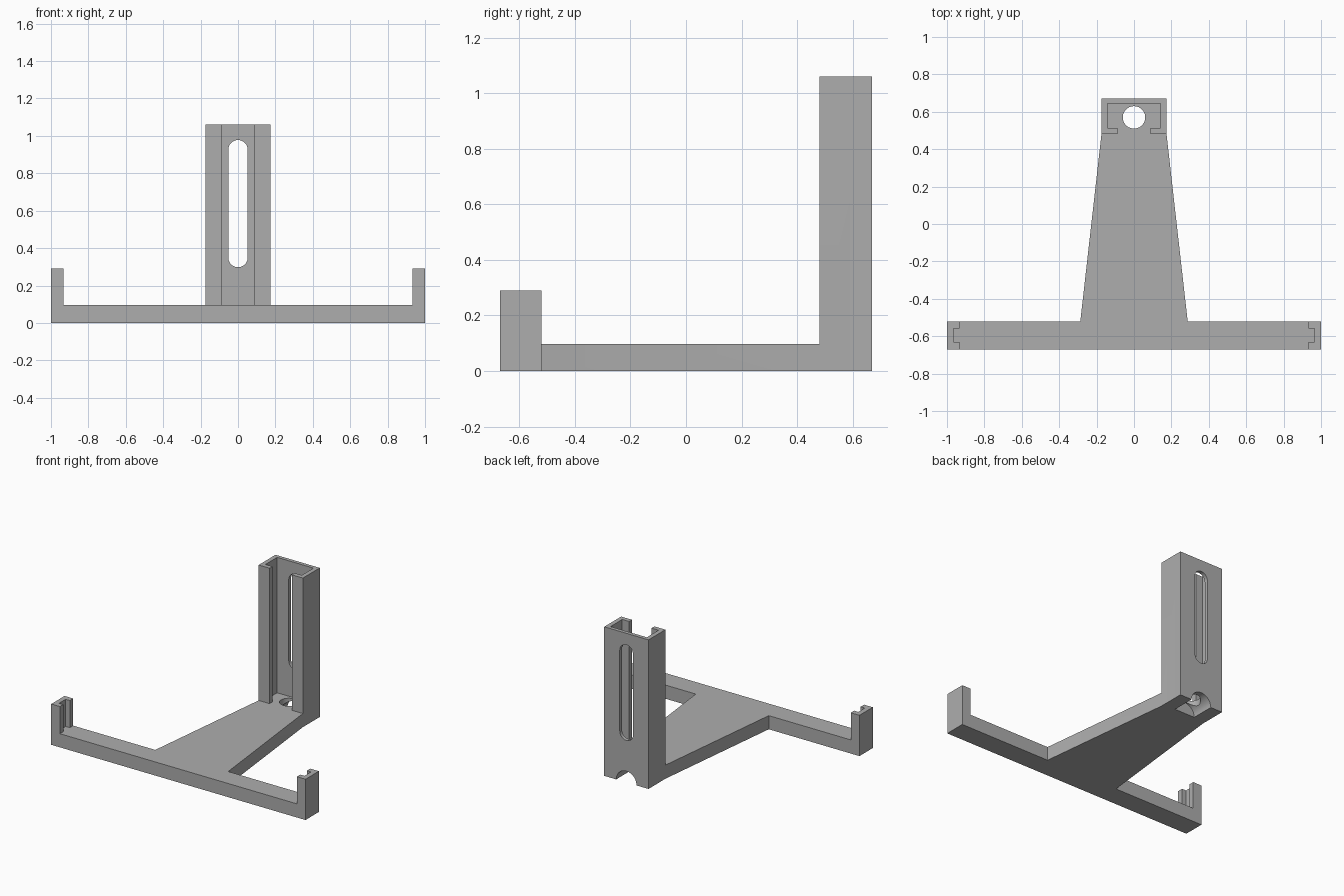
import bpy
import bmesh
import math

cube = bpy.data.objects.get("Cube")
if cube:
    bpy.data.objects.remove(cube, do_unlink=True)

FLOOR = 0.097          # top of the base plate
FRONT, BAR, POST, BACK = -0.67, -0.52, 0.48, 0.67

grey = bpy.data.materials.new("plain_grey")
grey.use_nodes = True
colour = (0.42, 0.42, 0.42, 1)
grey.diffuse_color = colour
grey.node_tree.nodes["Principled BSDF"].inputs["Base Color"].default_value = colour


def prism(name, outline, low, high, axis="Z"):
    """Extrude an outline: (x, y) along z, or (x, z) along y."""
    def place(p):
        return (p[0], p[1], low) if axis == "Z" else (p[0], low, p[1])
    bm = bmesh.new()
    face = bm.faces.new([bm.verts.new(place(p)) for p in outline])
    new = bmesh.ops.extrude_face_region(bm, geom=[face])["geom"]
    shift = (0, 0, high - low) if axis == "Z" else (0, high - low, 0)
    bmesh.ops.translate(bm, vec=shift, verts=[v for v in new if isinstance(v, bmesh.types.BMVert)])
    bmesh.ops.recalc_face_normals(bm, faces=bm.faces)
    mesh = bpy.data.meshes.new(name)
    bm.to_mesh(mesh)
    bm.free()
    mesh.materials.append(grey)
    obj = bpy.data.objects.new(name, mesh)
    bpy.context.collection.objects.link(obj)
    return obj


def mirrored(half):
    """Complete a right-hand half outline with its mirror image."""
    return half + [(-x, y) for x, y in reversed(half)]


def arc(cx, cy, r, start, end, steps):
    return [(cx + r * math.cos(a), cy + r * math.sin(a))
            for a in (math.radians(start + (end - start) * i / steps) for i in range(steps + 1))]


def combine(target, other, operation):
    """Apply a boolean and discard the helper."""
    mod = target.modifiers.new("combine", "BOOLEAN")
    mod.operation, mod.solver, mod.object = operation, "EXACT", other
    bpy.context.view_layer.objects.active = target
    bpy.ops.object.modifier_apply(modifier=mod.name)
    bpy.data.objects.remove(other, do_unlink=True)


# Base plate: wide front bar with a tapering tongue to the back
stand = prism("phone_stand_body", mirrored(
    [(1, FRONT), (1, BAR), (0.287, BAR), (0.174, POST), (0.174, BACK)]), 0, FLOOR)

# Upright channel with inward lips at the front
post = prism("upright_channel", mirrored(
    [(0.088, POST), (0.174, POST), (0.174, BACK)]
    )[:3] + [(-0.174, BACK), (-0.174, POST), (-0.088, POST), (-0.088, 0.512),
             (-0.143, 0.512), (-0.143, 0.644), (0.143, 0.644), (0.143, 0.512), (0.088, 0.512)],
    FLOOR, 1.06)
combine(stand, post, "UNION")

# Grooved end posts on the front bar
for side in (1, -1):
    outline = [(1, FRONT), (1, BAR), (0.932, BAR), (0.932, -0.558),
               (0.965, -0.558), (0.965, -0.632), (0.932, -0.632), (0.932, FRONT)]
    end = prism("end_post", [(side * x, y) for x, y in outline], FLOOR, 0.29)
    combine(stand, end, "UNION")

# Long slot through the back wall, cable hole and cable tunnel
slot = arc(0, 0.926, 0.052, 0, 180, 16) + arc(0, 0.35, 0.052, 180, 360, 16)
combine(stand, prism("slot_cutter", slot, 0.6, 0.75, "Y"), "DIFFERENCE")
hole = arc(0, 0.57, 0.06, 0, 360, 40)[:-1]
combine(stand, prism("hole_cutter", hole, -0.1, 0.2), "DIFFERENCE")
tunnel = arc(0, 0, 0.08, 0, 360, 48)[:-1]
combine(stand, prism("tunnel_cutter", tunnel, 0.505, 0.75, "Y"), "DIFFERENCE")

# Merge flat regions and smooth only the round cuts
bm = bmesh.new()
bm.from_mesh(stand.data)
bmesh.ops.remove_doubles(bm, verts=bm.verts, dist=0.0001)
bmesh.ops.dissolve_limit(bm, angle_limit=math.radians(1), verts=bm.verts, edges=bm.edges)
bm.to_mesh(stand.data)
bm.free()
bpy.ops.object.select_all(action="DESELECT")
stand.select_set(True)
bpy.context.view_layer.objects.active = stand
bpy.ops.object.shade_smooth_by_angle(angle=math.radians(30))
